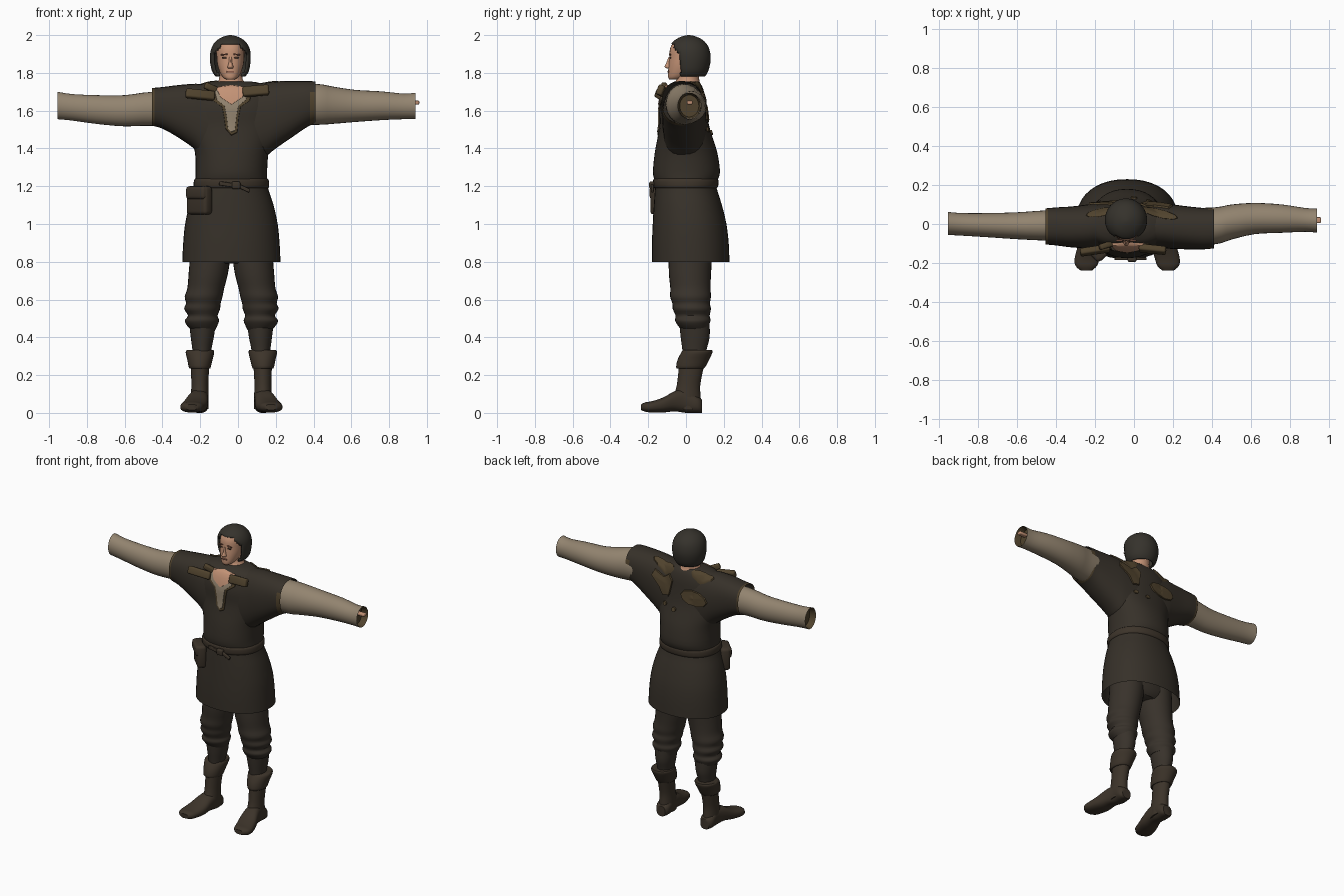
import bpy, bmesh, math
from mathutils import Vector, Matrix
from mathutils.bvhtree import BVHTree

CX = -0.035  # body's plane of symmetry


def material(name, r, g, b):
    m = bpy.data.materials.new(name)
    m.diffuse_color = (r, g, b, 1)
    return m


CLOTH = material("dark_cloth", 0.037, 0.030, 0.022)
TROUSER = material("trouser_cloth", 0.040, 0.032, 0.024)
LEATHER = material("brown_leather", 0.046, 0.034, 0.023)
LINEN = material("pale_linen", 0.29, 0.23, 0.16)
SKIN = material("skin", 0.55, 0.29, 0.18)
HAIR = material("dark_hair", 0.036, 0.032, 0.025)
OLIVE = material("olive_trim", 0.080, 0.055, 0.026)
LIP = material("lips_and_brows", 0.24, 0.10, 0.065)
EYE = material("eyes", 0.07, 0.04, 0.025)


def finish(name, bm, mats, angle=45):
    bmesh.ops.recalc_face_normals(bm, faces=bm.faces)
    me = bpy.data.meshes.new(name)
    bm.to_mesh(me)
    bm.free()
    ob = bpy.data.objects.new(name, me)
    bpy.context.collection.objects.link(ob)
    for m in mats:
        me.materials.append(m)
    bpy.ops.object.select_all(action='DESELECT')
    ob.select_set(True)
    bpy.context.view_layer.objects.active = ob
    bpy.ops.object.shade_smooth_by_angle(angle=math.radians(angle))
    return ob


def smooth_rows(rows, sub):
    """Catmull-Rom interpolation between section rows."""
    out = []
    for i in range(len(rows) - 1):
        p = [rows[max(0, min(len(rows) - 1, i + k))] for k in (-1, 0, 1, 2)]
        for s in range(sub):
            t = s / sub
            out.append([0.5 * (2 * b + (c - a) * t + (2 * a - 5 * b + 4 * c - d) * t * t
                               + (3 * b - a - 3 * c + d) * t ** 3) for a, b, c, d in zip(*p)])
    return out + [list(rows[-1])]


def add_loft(bm, axis, rows, n=28, sub=3, power=2.0, caps=(True, True), flip=False):
    """Rows hold (position on axis, a min, a max, b min, b max)."""
    rings = []
    for t, a0, a1, b0, b1 in smooth_rows(rows, sub):
        ring = []
        for k in range(n):
            c, s = math.cos(2 * math.pi * k / n), math.sin(2 * math.pi * k / n)
            a = (a0 + a1) / 2 + (a1 - a0) / 2 * math.copysign(abs(c) ** (2 / power), c)
            b = (b0 + b1) / 2 + (b1 - b0) / 2 * math.copysign(abs(s) ** (2 / power), s)
            co = {'x': (t, a, b), 'y': (a, t, b), 'z': (a, b, t)}[axis]
            ring.append(bm.verts.new((2 * CX - co[0] if flip else co[0], co[1], co[2])))
        rings.append(ring)
    for r, q in zip(rings, rings[1:]):
        for k in range(n):
            bm.faces.new((r[k], r[(k + 1) % n], q[(k + 1) % n], q[k]))
    for use, ring in zip(caps, (rings[0], rings[-1])):
        if use:
            bm.faces.new(ring)


def loft(name, axis, rows, mat, **kw):
    bm = bmesh.new()
    add_loft(bm, axis, rows, **kw)
    return finish(name, bm, [mat])


def block(name, loc, size, mat, rot=(0, 0, 0), bevel=0.3):
    """Softly rounded box."""
    bm = bmesh.new()
    bmesh.ops.create_cube(bm, size=1)
    bmesh.ops.scale(bm, vec=size, verts=bm.verts)
    bmesh.ops.bevel(bm, geom=bm.edges[:], offset=min(size) * bevel, segments=3, affect='EDGES', profile=0.5)
    for i, ax in enumerate("XYZ"):
        bmesh.ops.rotate(bm, matrix=Matrix.Rotation(rot[i], 3, ax), verts=bm.verts)
    bmesh.ops.translate(bm, vec=loc, verts=bm.verts)
    return finish(name, bm, [mat])


# Tunic: bodice with wide sleeves
bm = bmesh.new()
add_loft(bm, 'z', [(1.21, -.222, .152, -.16, .155), (1.235, -.225, .155, -.168, .168), (1.28, -.224, .154, -.175, .18),
                   (1.38, -.228, .162, -.165, .165), (1.46, -.255, .185, -.15, .14), (1.53, -.27, .2, -.14, .12),
                   (1.61, -.27, .2, -.14, .108), (1.68, -.26, .19, -.125, .1), (1.73, -.22, .15, -.1, .085),
                   (1.755, -.14, .07, -.06, .065)], n=40, power=2.2)
add_loft(bm, 'x', [(-.13, -.125, .11, 1.3, 1.74), (-.2, -.125, .105, 1.36, 1.742), (-.24, -.125, .1, 1.405, 1.742),
                   (-.32, -.12, .09, 1.46, 1.735), (-.4, -.11, .085, 1.505, 1.725), (-.455, -.105, .08, 1.52, 1.72)],
         power=2.4, caps=(True, False))
add_loft(bm, 'x', [(.06, -.125, .11, 1.3, 1.74), (.15, -.125, .105, 1.36, 1.75), (.2, -.128, .1, 1.4, 1.755),
                   (.28, -.13, .09, 1.455, 1.757), (.36, -.13, .082, 1.51, 1.757), (.41, -.125, .08, 1.535, 1.755)],
         power=2.4, caps=(True, False))
bmesh.ops.recalc_face_normals(bm, faces=bm.faces)
for f in bm.faces:  # sleeve hems
    c = f.calc_center_median()
    f.material_index = int(c.x < -.44 or (c.x > .385 and c.z < 1.7))
tunic_tree = BVHTree.FromBMesh(bm)
finish("tunic_top", bm, [CLOTH, OLIVE])

loft("tunic_skirt", 'z', [(.8, -.295, .225, -.18, .23), (.9, -.29, .22, -.18, .226), (1.0, -.28, .21, -.176, .214),
                          (1.1, -.258, .188, -.17, .19), (1.17, -.235, .165, -.165, .168),
                          (1.22, -.222, .152, -.16, .155)], CLOTH, n=40, power=2.2, caps=(False, True))
loft("belt", 'z', [(1.19, -.228, .158, -.164, .162), (1.2, -.235, .165, -.172, .17),
                   (1.23, -.233, .163, -.174, .172), (1.24, -.226, .156, -.168, .166)], LEATHER, n=40, power=2.2)
block("belt_knot", (-.01, -.18, 1.205), (.045, .03, .04), LEATHER)
block("belt_tail_left", (-.06, -.178, 1.21), (.08, .015, .022), LEATHER, (0, .15, 0))
block("belt_tail_right", (.03, -.178, 1.19), (.07, .015, .02), LEATHER, (0, .45, 0))
block("pouch", (-.205, -.122, 1.125), (.15, .06, .15), LEATHER, (0, 0, -math.pi / 4))
block("pouch_flap", (-.212, -.13, 1.165), (.14, .06, .07), LEATHER, (0, 0, -math.pi / 4))

# Linen sleeves with open ends
SLEEVES = {"right": [(-.2, -.09, .08, 1.5, 1.7), (-.45, -.085, .07, 1.52, 1.7), (-.6, -.078, .06, 1.517, 1.682),
                     (-.75, -.068, .056, 1.53, 1.682), (-.88, -.06, .056, 1.548, 1.688), (-.955, -.056, .062, 1.555, 1.7)],
           "left": [(.2, -.11, .08, 1.53, 1.74), (.41, -.105, .085, 1.525, 1.742), (.5, -.08, .1, 1.53, 1.728),
                    (.62, -.052, .108, 1.54, 1.71), (.76, -.045, .1, 1.55, 1.702), (.88, -.04, .082, 1.555, 1.69),
                    (.94, -.045, .08, 1.555, 1.695)]}
for side, rows in SLEEVES.items():
    loft("linen_sleeve_" + side, 'x', rows, LINEN, caps=(True, False))
    t, a0, a1, b0, b1 = rows[-1]
    s = math.copysign(1, t)
    loft("sleeve_lining_" + side, 'x', [(t - .001 * s, a0 + .002, a1 - .002, b0 + .002, b1 - .002),
         (t - .04 * s, a0 + .012, a1 - .012, b0 + .012, b1 - .012)], OLIVE, sub=1, caps=(False, True))
block("wrist_stub", (.93, .02, 1.643), (.06, .03, .02), SKIN)

# Trousers, boots and cuffs, mirrored
loft("trouser_seat", 'z', [(.79, -.16, .09, -.05, .11), (.84, -.25, .18, -.09, .135), (1.0, -.25, .18, -.1, .14)], TROUSER)
for side, flip in (("right", False), ("left", True)):
    loft("trouser_leg_" + side, 'z', [
        (.44, -.25, -.12, -.025, .12), (.465, -.272, -.108, -.045, .122), (.49, -.282, -.1, -.058, .13),
        (.515, -.265, -.108, -.055, .125), (.55, -.285, -.095, -.07, .132), (.58, -.275, -.092, -.072, .127),
        (.615, -.282, -.082, -.084, .132), (.66, -.268, -.073, -.083, .13), (.73, -.262, -.055, -.09, .132),
        (.82, -.255, -.042, -.092, .137), (.95, -.25, -.04, -.09, .137)], TROUSER, flip=flip)
    loft("shin_wrap_" + side, 'z', [(.28, -.238, -.145, -.015, .1), (.34, -.242, -.14, -.02, .11),
                                    (.4, -.25, -.128, -.028, .125), (.47, -.258, -.118, -.035, .125)], TROUSER, flip=flip)
    loft("boot_cuff_" + side, 'z', [(.235, -.25, -.15, -.04, .09), (.24, -.26, -.145, -.052, .1),
                                    (.28, -.268, -.135, -.045, .122), (.32, -.277, -.126, -.025, .14),
                                    (.333, -.27, -.13, -.015, .138)], LEATHER, flip=flip)
    loft("boot_shaft_" + side, 'z', [(.02, -.25, -.155, -.06, .082), (.08, -.25, -.155, -.065, .078),
                                     (.14, -.247, -.157, -.05, .075), (.2, -.248, -.155, -.042, .085),
                                     (.27, -.25, -.15, -.035, .1)], LEATHER, flip=flip)
    loft("boot_foot_" + side, 'y', [(.085, -.235, -.17, .0, .07), (.06, -.252, -.156, 0, .09), (0, -.252, -.156, 0, .125),
                                    (-.06, -.268, -.158, .008, .115), (-.12, -.29, -.162, .002, .082),
                                    (-.18, -.305, -.178, .002, .062), (-.215, -.3, -.19, .006, .056),
                                    (-.238, -.275, -.215, .015, .045)], LEATHER, power=2.5, flip=flip)

# Neck, head and nose
loft("neck", 'z', [(1.69, -.14, .07, -.09, .085), (1.735, -.125, .055, -.075, .08), (1.765, -.1, .025, -.05, .07),
                   (1.84, -.1, .022, -.045, .07)], SKIN)
loft("head", 'z', [(1.765, -.062, -.018, -.088, -.03), (1.775, -.078, -.002, -.094, 0), (1.8, -.095, .015, -.095, .05),
                   (1.84, -.108, .028, -.092, .08), (1.88, -.113, .033, -.088, .1), (1.93, -.112, .032, -.084, .1),
                   (1.97, -.095, .015, -.06, .085), (1.985, -.07, -.01, -.03, .05)], SKIN, power=2.2)
loft("nose", 'z', [(1.822, -.052, -.028, -.1, -.07), (1.832, -.056, -.024, -.113, -.07), (1.85, -.05, -.03, -.106, -.07),
                   (1.885, -.047, -.033, -.092, -.07)], SKIN, n=12)
block("mouth", (-.04, -.093, 1.806), (.04, .009, .009), LIP)
for s in (-1, 1):
    block("eye", (-.04 + s * .032, -.084, 1.88), (.024, .009, .008), EYE)
    block("brow", (-.04 + s * .034, -.085, 1.897), (.036, .009, .007), LIP, (0, s * .12, 0))

# Hair: full cap with a face opening
bm = bmesh.new()
add_loft(bm, 'z', [(1.78, -.118, .038, -.06, .1), (1.81, -.138, .058, -.075, .118), (1.87, -.149, .067, -.088, .131),
                   (1.92, -.144, .064, -.09, .125), (1.955, -.128, .048, -.078, .108), (1.98, -.102, .022, -.05, .08),
                   (1.995, -.068, -.012, -.015, .045), (2.0, -.045, -.035, .01, .02)], n=48, caps=(False, True))
opening = []
for f in bm.faces:
    c = f.calc_center_median()
    if c.z < 1.95 and c.y < -.028 and abs(c.x + .04) < .092 - max(0, c.z - 1.9) * .8:
        opening.append(f)
bmesh.ops.delete(bm, geom=opening, context='FACES')
hair = finish("hair", bm, [HAIR])
mod = hair.modifiers.new("thickness", 'SOLIDIFY')
mod.thickness = 0.012
mod.offset = -1


def patch(name, outline, mat, direction, lift):
    """Star-shaped cloth plate laid onto the tunic along a direction."""
    d = Vector(direction)
    n = len(outline)
    pts = [Vector(outline[i]).lerp(Vector(outline[(i + 1) % n]), k / 4) for i in range(n) for k in range(4)]
    mid = sum((Vector(p) for p in outline), Vector((0, 0))) / n
    bm = bmesh.new()
    rings = []
    for r in (0.04, .25, .5, .75, .95, 1):
        ring = []
        for p in pts:
            q = mid.lerp(p, r)
            o = Vector((q.x, 0, q.y)) - d * 3 if d.y else Vector((q.x, q.y, 0)) - d * 3
            hit = tunic_tree.ray_cast(o, d)[0] or o + d * 2.92
            ring.append(bm.verts.new(hit - d * (lift if r < 1 else -.003)))
        rings.append(ring)
    m = len(pts)
    for a, b in zip(rings, rings[1:]):
        for k in range(m):
            bm.faces.new((a[k], a[(k + 1) % m], b[(k + 1) % m], b[k]))
    bm.faces.new(rings[0])
    finish(name, bm, [mat])


def oval(cx, cy, rx, ry, tilt=0, n=10):
    return [(cx + rx * math.cos(a) * math.cos(tilt) - ry * math.sin(a) * math.sin(tilt),
             cy + rx * math.cos(a) * math.sin(tilt) + ry * math.sin(a) * math.cos(tilt))
            for a in (2 * math.pi * i / n for i in range(n))]


FRONT, BACK, DOWN = (0, 1, 0), (0, -1, 0), (0, 0, -1)
# Neckline: trim, shirt, bare chest
patch("neck_trim", [(-.15, 1.715), (-.035, 1.73), (.08, 1.715), (.065, 1.655), (.015, 1.62), (.004, 1.56), (-.004, 1.48),
                    (-.035, 1.465), (-.066, 1.5), (-.074, 1.56), (-.085, 1.62), (-.135, 1.655)], OLIVE, FRONT, .004)
patch("shirt_front", [(-.13, 1.72), (-.035, 1.735), (.06, 1.72), (.045, 1.66), (.002, 1.625), (-.008, 1.56), (-.016, 1.49),
                      (-.036, 1.482), (-.054, 1.5), (-.06, 1.56), (-.072, 1.625), (-.115, 1.66)], LINEN, FRONT, .008)
patch("bare_chest", [(-.12, 1.725), (-.035, 1.737), (.05, 1.725), (.025, 1.67), (-.035, 1.63), (-.095, 1.67)], SKIN, FRONT, .012)

# Olive cloth remnants on shoulders and back
block("collar_patch_right", (-.2, -.135, 1.685), (.155, .035, .05), OLIVE, (-.35, .1, .15))
block("collar_fold_right", (-.145, -.11, 1.722), (.07, .03, .035), OLIVE, (0, .4, .3))
block("collar_patch_left", (.095, -.13, 1.705), (.14, .035, .055), OLIVE, (-.35, -.08, -.1))
patch("back_patch_tall", [(.05, 1.56), (.1, 1.55), (.13, 1.6), (.2, 1.66), (.18, 1.7), (.1, 1.67), (.06, 1.7), (.03, 1.66)],
      OLIVE, BACK, .009)
patch("back_patch_wide", oval(-.135, 1.585, .1, .05, .1), OLIVE, BACK, .009)
for x, z in ((.08, 1.5), (.0, 1.485)):
    patch("back_spot", oval(x, z, .016, .014), OLIVE, BACK, .009)
patch("shoulder_strip_left", oval(.13, .055, .1, .022, -.25), OLIVE, DOWN, .009)
patch("shoulder_strip_right", oval(-.17, .06, .08, .022, .2), OLIVE, DOWN, .009)
